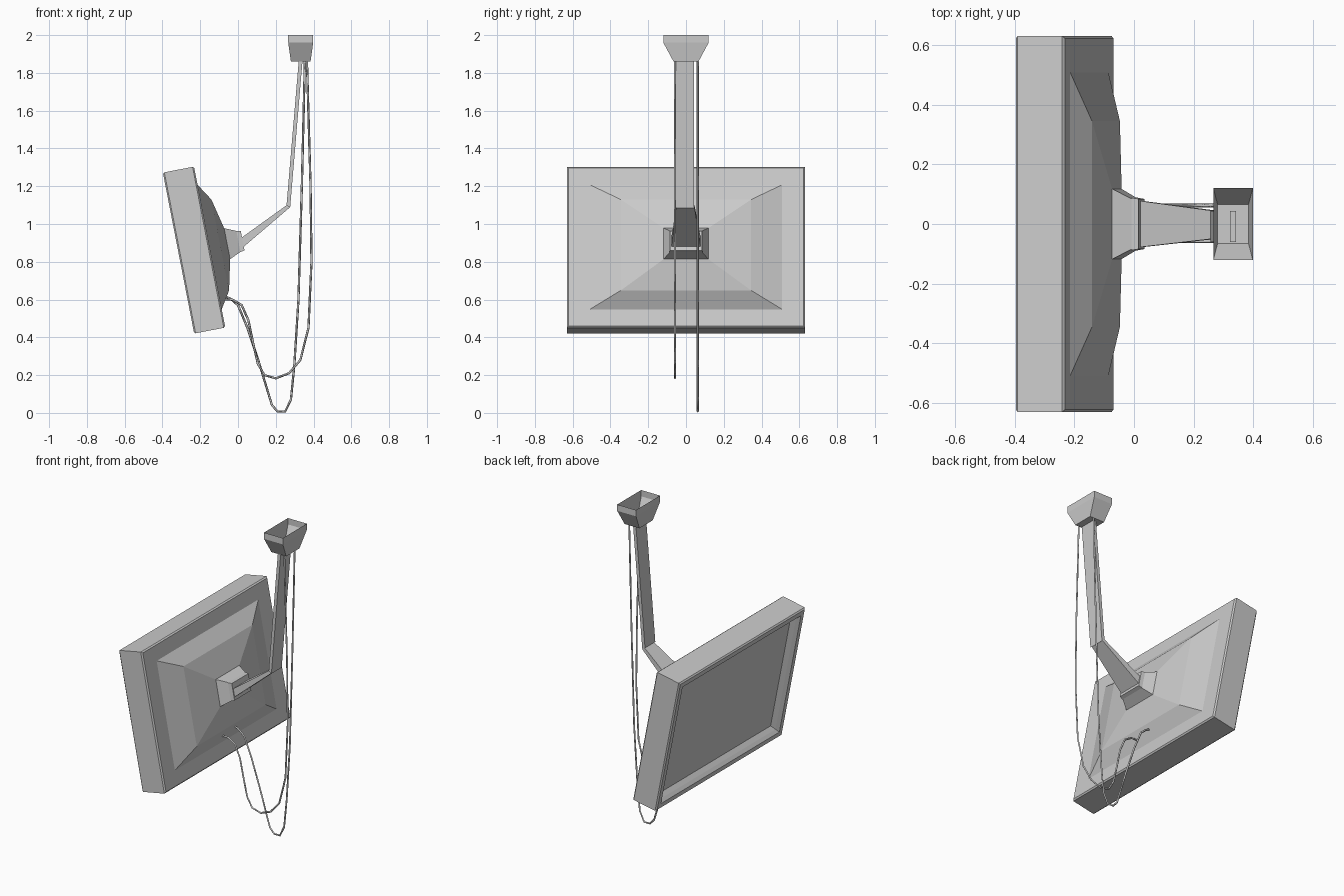
import bpy, bmesh
from math import radians
from mathutils import Matrix, Vector

if "Cube" in bpy.data.objects:
    bpy.data.objects.remove(bpy.data.objects["Cube"])

# Tilted frame of the screen: x = backwards, y = sideways, z = up the panel
TILT = Matrix.Translation((-0.15, 0, 0.878)) @ Matrix.Rotation(radians(-11), 4, 'Y')


def loft(name, rings, matrix=Matrix(), cap_start=True, cap_end=True):
    """Skin a sequence of four-cornered rings."""
    bm = bmesh.new()
    loops = [[bm.verts.new(matrix @ Vector(p)) for p in r] for r in rings]
    for a, b in zip(loops, loops[1:]):
        for i in range(4):
            j = (i + 1) % 4
            bm.faces.new((a[i], a[j], b[j], b[i]))
    if cap_start:
        bm.faces.new(loops[0][::-1])
    if cap_end:
        bm.faces.new(loops[-1])
    bmesh.ops.recalc_face_normals(bm, faces=bm.faces)
    mesh = bpy.data.meshes.new(name)
    bm.to_mesh(mesh)
    bm.free()
    ob = bpy.data.objects.new(name, mesh)
    bpy.context.collection.objects.link(ob)
    return ob


def upright(d, hy, hz):
    """Rectangle facing along x at depth d."""
    return [(d, -hy, -hz), (d, hy, -hz), (d, hy, hz), (d, -hy, hz)]


def flat(x0, x1, hy, z):
    """Horizontal rectangle at height z."""
    return [(x0, -hy, z), (x1, -hy, z), (x1, hy, z), (x0, hy, z)]


def bar(p, q, y0, y1):
    """End section of an arm from two xz points and a y range."""
    return [(p[0], y0, p[1]), (q[0], y0, q[1]), (q[0], y1, q[1]), (p[0], y1, p[1])]


def cable(name, y, path):
    """Thin four-sided cable hanging in the plane at y."""
    cu = bpy.data.curves.new(name, 'CURVE')
    cu.dimensions = '3D'
    cu.bevel_depth = 0.006
    cu.bevel_resolution = 0
    cu.use_fill_caps = True
    sp = cu.splines.new('POLY')
    sp.points.add(len(path) - 1)
    for pt, (x, z) in zip(sp.points, path):
        pt.co = (x, y, z, 1)
    ob = bpy.data.objects.new(name, cu)
    bpy.context.collection.objects.link(ob)


# Casing with chamfered edges, front rim and sloped recess
loft("screen_casing", [upright(*r) for r in (
    (0, 0.622, 0.426), (-0.008, 0.63, 0.434), (-0.160, 0.63, 0.434),
    (-0.168, 0.622, 0.426), (-0.168, 0.592, 0.396), (-0.150, 0.575, 0.379),
    (-0.125, 0.555, 0.359))], TILT, cap_end=False)

# Display panel at the bottom of the recess
loft("display_panel", [upright(-0.125, 0.555, 0.359),
                       upright(-0.115, 0.555, 0.359)], TILT)

# Stepped bulge on the back
loft("back_housing", [upright(*r) for r in (
    (-0.004, 0.52, 0.342), (0.057, 0.345, 0.245), (0.094, 0.12, 0.085))], TILT)

# Bracket between housing and arm
loft("screen_bracket", [upright(*r) for r in (
    (0.090, 0.12, 0.085), (0.155, 0.085, 0.057))], TILT)
loft("bracket_plate", [upright(*r) for r in (
    (0.155, 0.088, 0.057), (0.178, 0.084, 0.052))], TILT)

# Two-part arm
loft("lower_arm", [bar((0.015, 0.925), (0.025, 0.875), -0.078, 0.078),
                   bar((0.258, 1.10), (0.275, 1.088), -0.05, 0.045)])
loft("upper_arm", [bar((0.257, 1.10), (0.276, 1.086), -0.06, 0.043),
                   bar((0.322, 1.87), (0.342, 1.87), -0.06, 0.043)])

# Ceiling cup, open at the top
loft("ceiling_mount", [flat(0.280, 0.384, 0.066, 1.86), flat(0.266, 0.398, 0.12, 1.96),
                       flat(0.266, 0.398, 0.12, 2.0)], cap_end=False)

# Hanging cables
cable("short_cable", -0.058, [
    (-0.08, 0.60), (-0.03, 0.60), (0.02, 0.57), (0.055, 0.49), (0.08, 0.37), (0.105, 0.26),
    (0.14, 0.20), (0.20, 0.183), (0.27, 0.21), (0.33, 0.28), (0.373, 0.45),
    (0.389, 0.80), (0.384, 1.20), (0.365, 1.86)])
cable("long_cable", 0.062, [
    (-0.08, 0.62), (-0.04, 0.605), (0.0, 0.57), (0.05, 0.45), (0.11, 0.27), (0.18, 0.04),
    (0.21, 0.008), (0.25, 0.008), (0.28, 0.07), (0.298, 0.25), (0.32, 0.60),
    (0.338, 1.20), (0.354, 1.86)])
